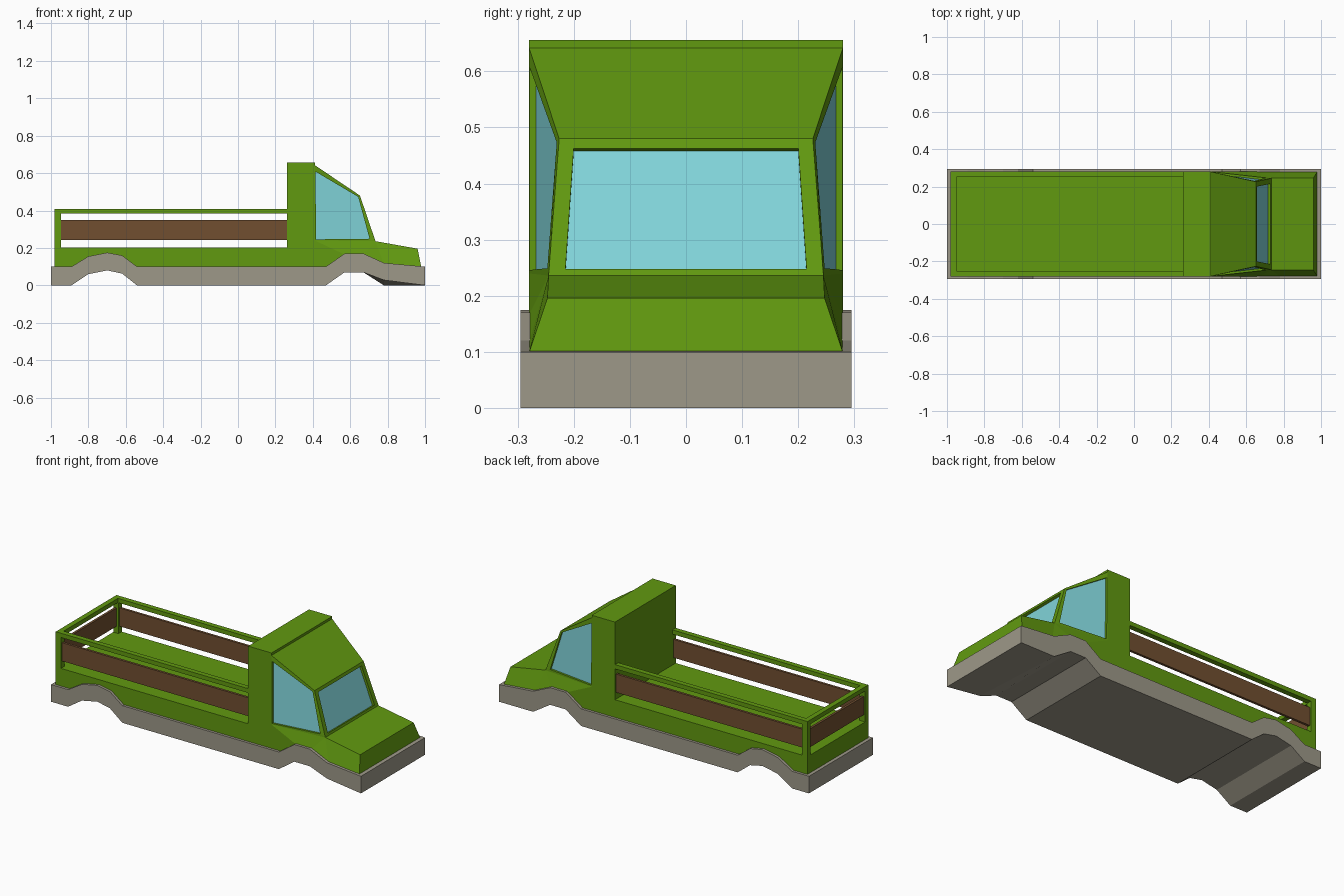
import bpy, bmesh
from mathutils import Vector

if "Cube" in bpy.data.objects:
    bpy.data.objects.remove(bpy.data.objects["Cube"])


def mat(name, rgb):
    m = bpy.data.materials.new(name)
    m.diffuse_color = (*rgb, 1)
    m.use_nodes = True
    m.node_tree.nodes["Principled BSDF"].inputs["Base Color"].default_value = m.diffuse_color
    return m


GREEN = mat("green paint", (0.12, 0.32, 0.005))
GREY = mat("warm grey", (0.34, 0.315, 0.25))
BROWN = mat("brown wood", (0.165, 0.078, 0.03))
GLASS = mat("pale blue glass", (0.22, 0.66, 0.70))


def finish(bm, name, *mats):
    bmesh.ops.remove_doubles(bm, verts=bm.verts, dist=0.0005)
    bmesh.ops.recalc_face_normals(bm, faces=bm.faces)
    me = bpy.data.meshes.new(name)
    bm.to_mesh(me)
    bm.free()
    for m in mats:
        me.materials.append(m)
    ob = bpy.data.objects.new(name, me)
    bpy.context.collection.objects.link(ob)
    return ob


def box(name, x, y, z, m):
    bm = bmesh.new()
    bmesh.ops.create_cube(bm, size=1)
    for v in bm.verts:
        v.co = [a + (b - a) * (c + 0.5) for (a, b), c in zip((x, y, z), v.co)]
    return finish(bm, name, m)


# Grey chassis skirt with wheel arches
low = [(-1, 0), (-.89, 0), (-.8, .06), (-.7, .08), (-.62, .063), (-.54, 0),
       (.47, 0), (.57, .07), (.67, .07), (.78, 0), (1, 0)]
high = [(-1, .1), (-.89, .1), (-.8, .155), (-.7, .175), (-.62, .16), (-.54, .1),
        (.47, .1), (.57, .17), (.67, .17), (.78, .12), (1, .1)]
bm = bmesh.new()
rows = []
for lo, hi in zip(low, high):
    dip = 0.028 if lo[0] == .78 else 0      # one front corner is bent up
    rows.append([bm.verts.new(p) for p in (
        (lo[0], -.295, lo[1] + dip), (lo[0], .295, lo[1]),
        (hi[0], .295, hi[1]), (hi[0], -.295, hi[1]))])
for a, b in zip(rows, rows[1:]):
    for i in range(4):
        j = (i + 1) % 4
        bm.faces.new((a[i], a[j], b[j], b[i]))
bm.faces.new(rows[0])
bm.faces.new(rows[-1])
finish(bm, "chassis_skirt", GREY)

# Cargo bed, posts and rails
W = 0.28
box("bed_base", (-.98, .262), (-W, W), (.095, .203), GREEN)
for s, side in ((-1, "right"), (1, "left")):
    ys = sorted((s * .25, s * W))
    box(side + "_top_rail", (-.98, .262), ys, (.383, .408), GREEN)
    box(side + "_rear_post", (-.98, -.946), ys, (.2, .39), GREEN)
    box(side + "_plank", (-.95, .265), sorted((s * .258, s * .272)), (.243, .35), BROWN)
box("rear_top_rail", (-.98, -.95), (-.252, .252), (.383, .408), GREEN)
box("rear_plank", (-.972, -.958), (-.255, .255), (.243, .35), BROWN)

# Cab back block
box("cab_back", (.262, .412), (-W, W), (.095, .656), GREEN)


# Cab front with recessed windows
def window(bm, quad, uvs, push):
    q = [Vector(p) for p in quad]

    def at(u, v):
        return q[0].lerp(q[1], u).lerp(q[3].lerp(q[2], u), v)
    rim = [at(u, v) for u, v in uvs]
    deep = [p + Vector(push) for p in rim]
    loops = [[bm.verts.new(p) for p in ring] for ring in (q, rim, deep)]
    for a, b in zip(loops, loops[1:]):
        for i in range(4):
            j = (i + 1) % 4
            bm.faces.new((a[i], a[j], b[j], b[i]))
    bm.faces.new(loops[2]).material_index = 1


def pt(x, y, z):
    return lambda s: (x, s * y, z)


sill, cowl = pt(.41, W, .24), pt(.735, .245, .236)
roof, brow = pt(.41, W, .643), pt(.652, .226, .48)
nose, bumper = pt(.96, .247, .196), pt(.98, W, .098)
a1, a2, a3, a4, a5 = (pt(x, W, z) for x, z in
                      ((.41, .098), (.47, .098), (.57, .165), (.67, .165), (.78, .115)))
bm = bmesh.new()
for s in (-1, 1):
    for face in ((sill, a1, a2, a3), (sill, a3, a4, cowl), (cowl, a4, a5),
                 (cowl, a5, bumper, nose)):
        bm.faces.new([bm.verts.new(p(s)) for p in face])
    window(bm, [p(s) for p in (sill, cowl, brow, roof)],
           [(.02, .015), (.915, .05), (.94, .935), (.02, .92)], (0, -s * .012, 0))
for a, b in ((roof, brow), (cowl, nose), (nose, bumper)):
    bm.faces.new([bm.verts.new(p) for p in (a(-1), a(1), b(1), b(-1))])
window(bm, [cowl(-1), cowl(1), brow(1), brow(-1)],
       [(.06, .05), (.94, .05), (.94, .93), (.06, .93)], (-.014, 0, -.005))
finish(bm, "cab_front", GREEN, GLASS)
